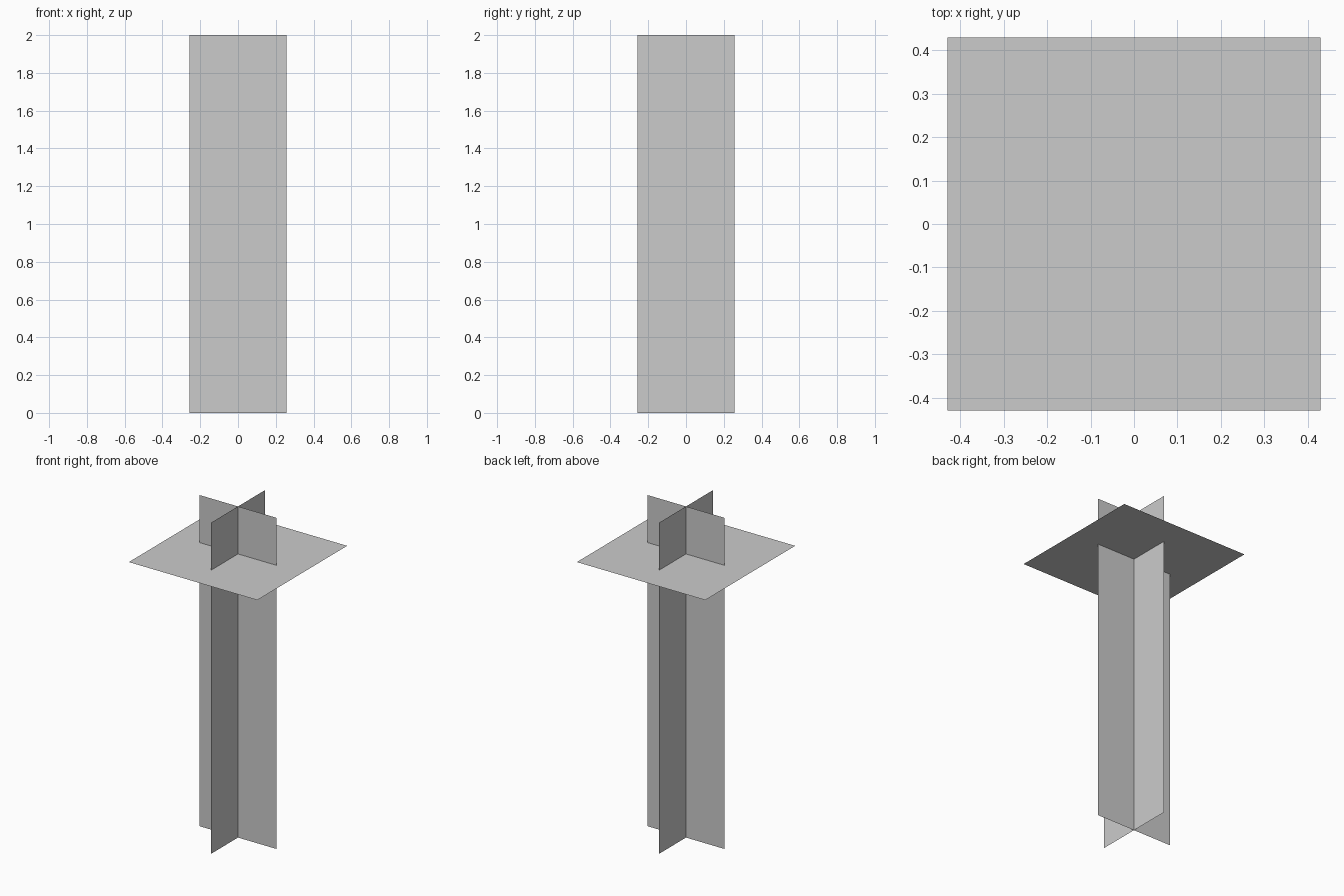
import bpy
from math import pi

if "Cube" in bpy.data.objects:
    bpy.data.objects.remove(bpy.data.objects["Cube"])

HEIGHT = 2.0
BLADE_WIDTH = 0.514
TOP_SIZE = 0.858
TOP_Z = 1.713


def add_sheet(name, width, depth, z, rotation=(0, 0, 0)):
    """Single flat rectangle, centred on the z axis."""
    bpy.ops.mesh.primitive_plane_add(size=1, location=(0, 0, z), rotation=rotation)
    sheet = bpy.context.object
    sheet.name = name
    sheet.scale = (width, depth, 1)
    bpy.ops.object.transform_apply(location=False, rotation=True, scale=True)
    return sheet


# Two upright blades crossing on the centre line
for name, turn in (("front_blade", 0), ("side_blade", pi / 2)):
    add_sheet(name, BLADE_WIDTH, HEIGHT, HEIGHT / 2, (pi / 2, 0, turn))

# Square horizontal sheet near the top
add_sheet("horizontal_sheet", TOP_SIZE, TOP_SIZE, TOP_Z)
